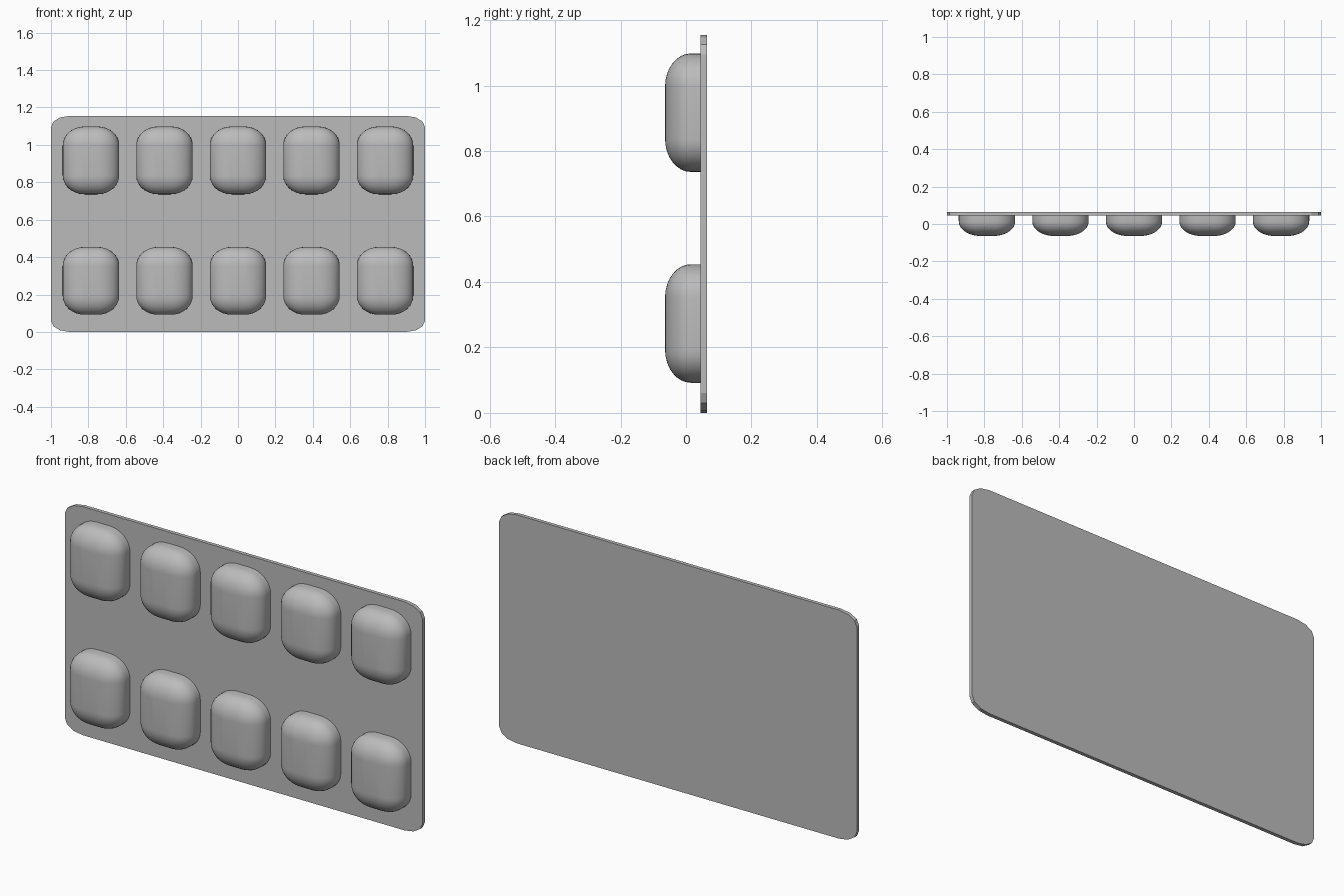
import bpy
import bmesh
from math import sin, cos, pi

if "Cube" in bpy.data.objects:
    bpy.data.objects.remove(bpy.data.objects["Cube"], do_unlink=True)

grey = bpy.data.materials.new("light grey")
grey.use_nodes = True
colour = (0.5, 0.5, 0.5, 1)
grey.diffuse_color = colour
grey.node_tree.nodes["Principled BSDF"].inputs["Base Color"].default_value = colour


def outline(core_x, core_z, radius_x, radius_z, steps):
    """Closed rectangle outline with elliptical corners, in x and z."""
    points = []
    for quarter, (sx, sz) in enumerate([(1, 1), (-1, 1), (-1, -1), (1, -1)]):
        for i in range(steps + 1):
            a = (quarter + i / steps) * pi / 2
            points.append((sx * core_x + radius_x * cos(a),
                           sz * core_z + radius_z * sin(a)))
    return points


def loft(name, rings, location):
    """Skin a list of (outline, y) rings and close both ends."""
    bm = bmesh.new()
    loops = [[bm.verts.new((x, y, z)) for x, z in pts] for pts, y in rings]
    for low, high in zip(loops, loops[1:]):
        for i in range(len(low)):
            j = (i + 1) % len(low)
            bm.faces.new((low[i], low[j], high[j], high[i]))
    bm.faces.new(loops[0])
    bm.faces.new(loops[-1])
    bmesh.ops.remove_doubles(bm, verts=bm.verts, dist=0.0001)
    bmesh.ops.recalc_face_normals(bm, faces=bm.faces)
    mesh = bpy.data.meshes.new(name)
    bm.to_mesh(mesh)
    bm.free()
    mesh.materials.append(grey)
    obj = bpy.data.objects.new(name, mesh)
    obj.location = location
    bpy.context.collection.objects.link(obj)
    return obj


# Thin backing sheet with rounded corners
HEIGHT = 1.155
sheet = outline(0.9, HEIGHT / 2 - 0.06, 0.1, 0.06, 3)
loft("backing_sheet", [(sheet, 0.045), (sheet, 0.064)], (0, 0, HEIGHT / 2))

# Domed pockets: a short straight wall, then a rounded front
STEPS = 8
rings = [(outline(0.035, 0.08, 0.116, 0.101, STEPS), 0.05)]
for i in range(STEPS + 1):
    t = i / STEPS * pi / 2
    rings.append((outline(0.035, 0.08, 0.116 * cos(t), 0.101 * cos(t), STEPS),
                  0.015 - 0.079 * sin(t)))

bpy.ops.object.select_all(action="DESELECT")
for row, z in (("lower", 0.273), ("upper", 0.917)):
    for column in range(5):
        pocket = loft(f"{row}_pocket_{column + 1}", rings,
                      ((column - 2) * 0.393, 0, z))
        pocket.select_set(True)
        bpy.context.view_layer.objects.active = pocket
bpy.ops.object.shade_smooth_by_angle(angle=pi / 4)
